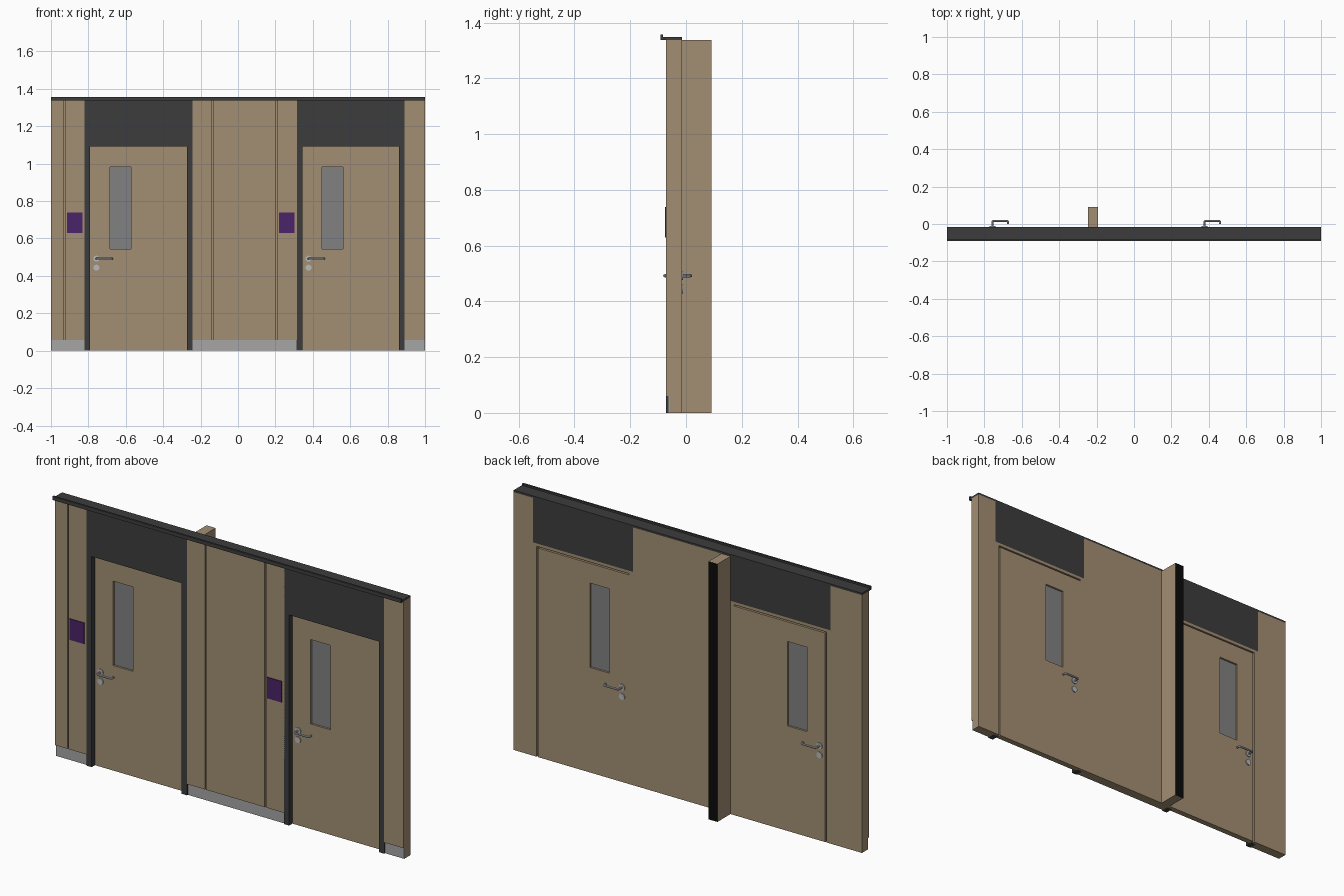
import bpy, bmesh, math
from mathutils import Matrix

if "Cube" in bpy.data.objects:
    bpy.data.objects.remove(bpy.data.objects["Cube"])


def material(name, rgb):
    m = bpy.data.materials.new(name)
    m.diffuse_color = (*rgb, 1)
    m.use_nodes = True
    m.node_tree.nodes["Principled BSDF"].inputs["Base Color"].default_value = m.diffuse_color
    return m


WOOD = material("tan_wood", (0.365, 0.275, 0.172))
DARK = material("charcoal", (0.046, 0.046, 0.046))
BLACK = material("black", (0.003, 0.003, 0.003))
GLASS = material("grey_glass", (0.22, 0.22, 0.22))
BASE = material("grey_skirting", (0.38, 0.38, 0.38))
STEEL = material("steel", (0.48, 0.49, 0.50))
PURPLE = material("purple", (0.07, 0.017, 0.14))


def add_object(name, bm, mat):
    bmesh.ops.recalc_face_normals(bm, faces=bm.faces)
    me = bpy.data.meshes.new(name)
    bm.to_mesh(me)
    bm.free()
    me.materials.append(mat)
    ob = bpy.data.objects.new(name, me)
    bpy.context.collection.objects.link(ob)
    return ob


def box(name, x0, x1, y0, y1, z0, z1, mat):
    bm = bmesh.new()
    bmesh.ops.create_cube(bm, size=1)
    for v in bm.verts:
        v.co = ((x0 + x1) / 2 + v.co.x * (x1 - x0),
                (y0 + y1) / 2 + v.co.y * (y1 - y0),
                (z0 + z1) / 2 + v.co.z * (z1 - z0))
    return add_object(name, bm, mat)


def holed_slab(name, outer, inner, y0, y1, mat):
    """Slab in the xz plane with a rectangular hole; rects are x0, x1, z0, z1."""
    bm = bmesh.new()

    def ring(r, y):
        a, b, c, d = r
        return [bm.verts.new((x, y, z)) for x, z in ((a, c), (b, c), (b, d), (a, d))]
    loops = [ring(outer, y0), ring(inner, y0), ring(inner, y1), ring(outer, y1)]
    for k in range(4):
        p, q = loops[k], loops[(k + 1) % 4]
        for i in range(4):
            j = (i + 1) % 4
            bm.faces.new((p[i], p[j], q[j], q[i]))
    return add_object(name, bm, mat)


def disc(name, x, y, z, r, depth, mat):
    bm = bmesh.new()
    bmesh.ops.create_cone(bm, cap_ends=True, segments=24, radius1=r, radius2=r, depth=depth,
                          matrix=Matrix.Translation((x, y, z)) @ Matrix.Rotation(math.pi / 2, 4, 'X'))
    return add_object(name, bm, mat)


def tube(name, pts, r, mat):
    cu = bpy.data.curves.new(name, 'CURVE')
    cu.dimensions = '3D'
    cu.bevel_depth = r
    cu.bevel_resolution = 2
    cu.use_fill_caps = True
    s = cu.splines.new('POLY')
    s.points.add(len(pts) - 1)
    for p, c in zip(s.points, pts):
        p.co = (*c, 1)
    cu.materials.append(mat)
    ob = bpy.data.objects.new(name, cu)
    bpy.context.collection.objects.link(ob)
    bpy.ops.object.select_all(action='DESELECT')
    ob.select_set(True)
    bpy.context.view_layer.objects.active = ob
    bpy.ops.object.convert(target='MESH')
    bpy.ops.object.shade_smooth_by_angle()


TOP = 1.338
FRONT, CORE, MID, BACK = -0.072, -0.06, -0.03, -0.015

# Wall sections: core, front cladding split by grooves, recessed skirting
G = 0.004
for name, x0, x1, grooves in (("left", -1, -0.82, [-0.926]),
                              ("middle", -0.243, 0.316, [-0.136, 0.206]),
                              ("right", 0.89, 1, [])):
    box(f"{name}_wall_core", x0, x1, CORE, BACK, 0, TOP, WOOD)
    box(f"{name}_skirting", x0, x1, CORE - 0.005, CORE, 0, 0.058, BASE)
    cuts = [x0 - G] + grooves + [x1 + G]
    for i, (a, b) in enumerate(zip(cuts, cuts[1:])):
        box(f"{name}_wall_panel_{i}", a + G, b - G, FRONT, CORE, 0.058, TOP, WOOD)


def lever(name, x, y, side):
    """Handle, rose and lock plate on one door face; side is -1 front, 1 back."""
    z, out = 0.492, y + side * 0.032
    disc(name + "_rose", x, y + side * 0.002, z, 0.016, 0.006, STEEL)
    disc(name + "_lock_plate", x, y + side * 0.002, 0.444, 0.016, 0.006, STEEL)
    tube(name + "_lever", [(x, y, z), (x, out - side * 0.005, z), (x + 0.005, out, z),
                           (x + 0.079, out, z), (x + 0.084, out - side * 0.005, z),
                           (x + 0.084, y + side * 0.015, z)], 0.0055, STEEL)


# Doors: same layout shifted along x; the rear gap is on the outer side
for name, dx, gap_left in (("left_door", 0, True), ("right_door", 1.134, False)):
    x0, x1 = -0.82 + dx, -0.243 + dx
    i0, i1 = x0 + 0.03, x1 - 0.03
    # dark jambs and transom
    box(name + "_jamb_a", x0, i0, FRONT, MID, 0, 1.093, DARK)
    box(name + "_jamb_b", i1, x1, FRONT, MID, 0, 1.093, DARK)
    box(name + "_transom_front", x0, x1, FRONT, MID, 1.093, TOP, DARK)
    box(name + "_transom_back", x0, x1, MID, BACK, 1.107, TOP, DARK)
    # wooden rear frame
    box(name + "_rear_jamb_a", x0, x0 + 0.023, MID, BACK, 0, 1.107, WOOD)
    box(name + "_rear_jamb_b", x1 - 0.023, x1, MID, BACK, 0, 1.107, WOOD)
    box(name + "_rear_header", x0 + 0.023, x1 - 0.023, MID, BACK, 1.092, 1.107, WOOD)
    # door leaf with window opening, in two layers
    hole = (-0.685 + dx, -0.572 + dx, 0.545, 0.983)
    holed_slab(name + "_front_leaf", (i0, i1, 0, 1.093), hole, -0.045, MID, WOOD)
    a = x0 + 0.023 + (0.008 if gap_left else 0)
    b = x1 - 0.023 - (0 if gap_left else 0.008)
    holed_slab(name + "_rear_leaf", (a, b, 0, 1.085), hole, MID, BACK, WOOD)
    box(name + "_glass", *hole[:2], -0.035, -0.025, *hole[2:], GLASS)
    # handles and sign plate
    lever(name + "_front_handle", -0.757 + dx, -0.045, -1)
    lever(name + "_back_handle", -0.757 + dx, BACK, 1)
    box(name + "_sign_plate", -0.915 + dx, -0.831 + dx, FRONT - 0.004, FRONT, 0.629, 0.738, PURPLE)

# Top trim: flat strip with raised front lip
profile = [(-0.092, TOP), (BACK, TOP), (BACK, 1.348), (-0.082, 1.348), (-0.082, 1.357), (-0.092, 1.357)]
bm = bmesh.new()
face = bm.faces.new([bm.verts.new((-1, y, z)) for y, z in profile])
res = bmesh.ops.extrude_face_region(bm, geom=[face])
bmesh.ops.translate(bm, vec=(2, 0, 0), verts=[v for v in res["geom"] if isinstance(v, bmesh.types.BMVert)])
add_object("top_trim", bm, DARK)

# Cross wall stub behind, with a black end face
stub = box("rear_wall_stub", -0.245, -0.193, BACK, 0.092, 0, TOP, WOOD)
stub.data.materials.append(BLACK)
for f in stub.data.polygons:
    if f.normal.y > 0.5:
        f.material_index = 1
